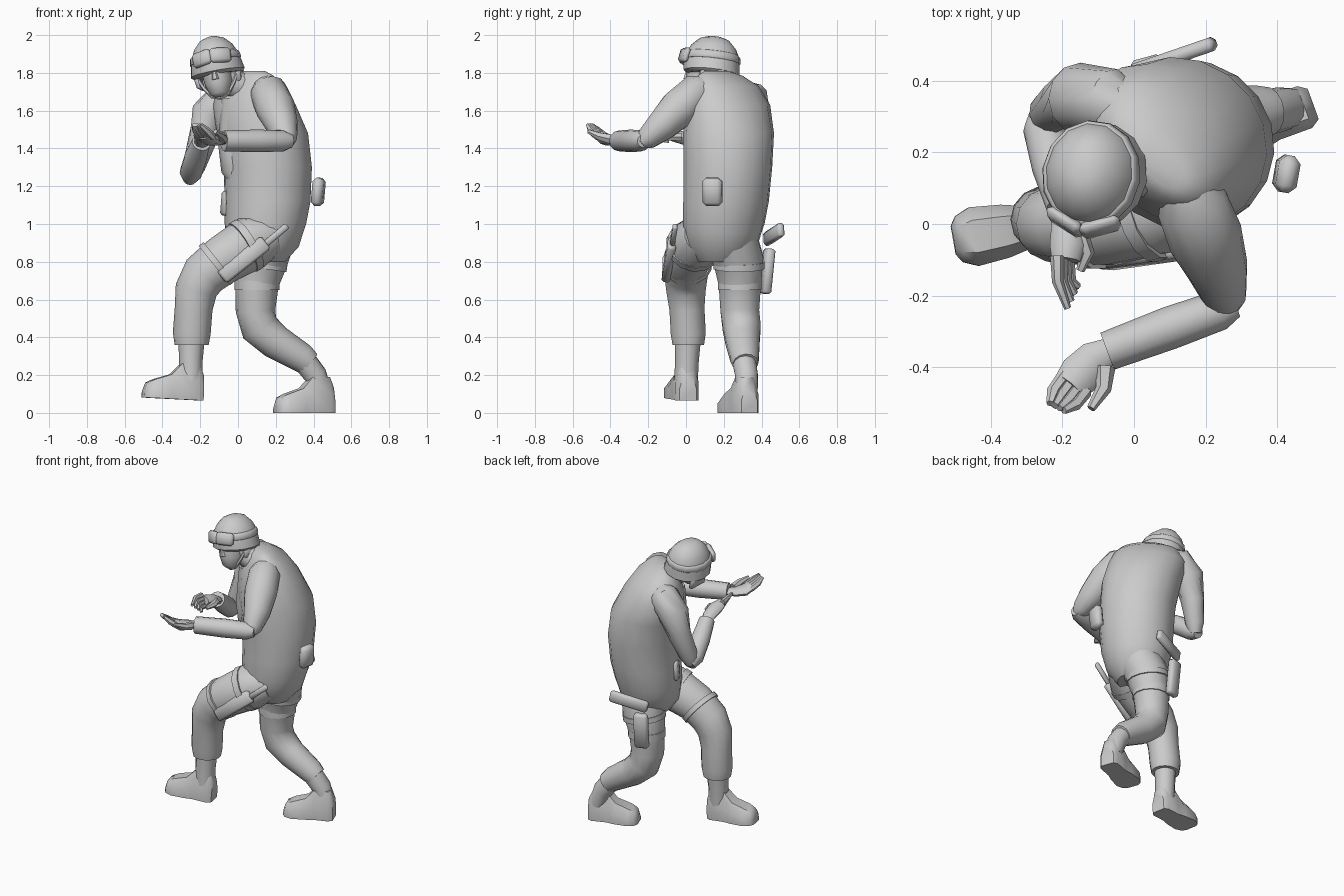
import bpy, bmesh, math
from mathutils import Vector, Matrix, Euler

if "Cube" in bpy.data.objects:
    bpy.data.objects.remove(bpy.data.objects["Cube"])

grey = bpy.data.materials.new("plain grey")
grey.use_nodes = True
COLOUR = (0.6, 0.6, 0.6, 1)
grey.diffuse_color = COLOUR
grey.node_tree.nodes["Principled BSDF"].inputs["Base Color"].default_value = COLOUR

UP = Vector((0, 0, 1))
FORWARD = Vector((0, 1, 0))


def finish(name, bm, angle=45):
    bmesh.ops.recalc_face_normals(bm, faces=bm.faces)
    mesh = bpy.data.meshes.new(name)
    bm.to_mesh(mesh)
    bm.free()
    mesh.materials.append(grey)
    ob = bpy.data.objects.new(name, mesh)
    bpy.context.collection.objects.link(ob)
    bpy.ops.object.select_all(action="DESELECT")
    ob.select_set(True)
    bpy.context.view_layer.objects.active = ob
    bpy.ops.object.shade_smooth_by_angle(angle=math.radians(angle))
    return ob


def skin(name, loops, angle=45):
    """Bridge a list of equal point loops and cap both ends."""
    bm = bmesh.new()
    rings = [[bm.verts.new(p) for p in loop] for loop in loops]
    n = len(rings[0])
    for a, b in zip(rings, rings[1:]):
        for i in range(n):
            j = (i + 1) % n
            bm.faces.new((a[i], a[j], b[j], b[i]))
    bm.faces.new(rings[0])
    bm.faces.new(rings[-1])
    return finish(name, bm, angle)


def oval(centre, across, along, sides):
    turn = [math.tau * i / sides for i in range(sides)]
    return [centre + across * math.cos(t) + along * math.sin(t) for t in turn]


def limb(name, stops, sides=12, flat=1.0, ref=UP):
    """Tube through (x, y, z, radius) stops; flat squashes it along ref."""
    pts = [Vector(s[:3]) for s in stops]
    loops = []
    for i, s in enumerate(stops):
        tangent = (pts[min(i + 1, len(pts) - 1)] - pts[max(i - 1, 0)]).normalized()
        side = tangent.cross(ref).normalized()
        top = side.cross(tangent)
        loops.append(oval(pts[i], side * s[3], top * s[3] * flat, sides))
    return skin(name, loops)


def stack(name, rings, matrix, sides=16, angle=45):
    """Ovals (x, y, z, rx, ry) stacked in a local frame."""
    loops = []
    for x, y, z, rx, ry in rings:
        loop = oval(Vector((x, y, z)), Vector((rx, 0, 0)), Vector((0, ry, 0)), sides)
        loops.append([matrix @ p for p in loop])
    return skin(name, loops, angle)


def block(name, centre, size, turn=(0, 0, 0), bevel=0.012):
    bm = bmesh.new()
    bmesh.ops.create_cube(bm, size=1)
    bmesh.ops.scale(bm, vec=size, verts=bm.verts)
    bmesh.ops.bevel(bm, geom=bm.edges[:], offset=bevel, segments=1, affect="EDGES")
    spin = Euler([math.radians(a) for a in turn]).to_matrix().to_4x4()
    bm.transform(Matrix.Translation(centre) @ spin)
    return finish(name, bm, 50)


def boot(name, heel, yaw, pitch, length):
    """Flat-soled boot running from the heel along local x."""
    spin = Euler((0, math.radians(pitch), math.radians(yaw))).to_matrix()
    loops = []
    for part, wide, tall in ((0, .045, .13), (.08, .062, .19), (.38, .062, .19),
                             (.55, .075, .13), (.82, .083, .1), (.95, .065, .08), (1, .04, .04)):
        section = ((-wide, 0), (wide, 0), (wide, tall * .5),
                   (wide * .55, tall), (-wide * .55, tall), (-wide, tall * .5))
        loops.append([Vector(heel) + spin @ Vector((part * length, y, z)) for y, z in section])
    return skin(name, loops)


# Torso: ovals whose long axis follows the shoulder line
torso = []
for x, y, z, rv, ru in ((.13, .18, .8, .12, .12), (.135, .19, .88, .19, .185),
                        (.14, .195, .95, .208, .2), (.145, .2, 1.0, .222, .21),
                        (.157, .212, 1.12, .232, .222), (.157, .222, 1.3, .238, .232),
                        (.13, .225, 1.48, .25, .232), (.085, .225, 1.63, .25, .188),
                        (.07, .21, 1.73, .21, .135), (.07, .18, 1.785, .15, .08),
                        (.08, .16, 1.81, .08, .04)):
    across, back = Vector((-.707, .707, 0)), Vector((.707, .707, 0))
    torso.append(oval(Vector((x, y, z)), across * rv, back * ru, 18))
skin("jacket", torso)
limb("chest_flap", [(-.02, .16, 1.66, .07), (-.03, .15, 1.42, .075),
                    (-.02, .15, 1.29, .07), (.03, .16, 1.18, .04)], 8, 1, FORWARD)
limb("collar", [(.06, .18, 1.71, .09), (.0, .15, 1.73, .08), (-.05, .13, 1.75, .068)])
limb("neck", [(.02, .16, 1.72, .07), (-.09, .12, 1.82, .065)])

# Arms
limb("left_upper_arm", [(.13, .12, 1.73, .06), (.16, .06, 1.7, .1), (.2, -.04, 1.61, .105),
                        (.235, -.13, 1.52, .085), (.255, -.21, 1.45, .06), (.265, -.24, 1.425, .03)])
limb("left_forearm", [(.285, -.225, 1.44, .035), (.24, -.24, 1.44, .056),
                      (.1, -.29, 1.44, .06), (-.075, -.355, 1.44, .055)])
limb("right_upper_arm", [(.0, .31, 1.69, .06), (-.07, .34, 1.67, .095), (-.15, .35, 1.58, .1),
                         (-.19, .34, 1.44, .075), (-.235, .31, 1.3, .06), (-.25, .295, 1.24, .04)])
limb("right_forearm", [(-.255, .32, 1.235, .035), (-.25, .27, 1.27, .06),
                       (-.225, .16, 1.35, .06), (-.195, .05, 1.43, .05)])

# Hands
limb("left_palm", [(-.06, -.35, 1.44, .035), (-.11, -.375, 1.44, .05),
                   (-.15, -.42, 1.445, .06), (-.18, -.455, 1.47, .05)], 8, .5)
limb("left_thumb", [(-.08, -.4, 1.45, .028), (-.085, -.46, 1.465, .022), (-.12, -.515, 1.49, .012)], 6)
limb("right_palm", [(-.195, .06, 1.42, .035), (-.185, .01, 1.445, .045),
                    (-.185, -.06, 1.47, .05), (-.19, -.1, 1.48, .04)], 8, .7)
limb("right_thumb", [(-.15, -.03, 1.46, .025), (-.13, -.08, 1.46, .02), (-.15, -.13, 1.45, .012)], 6)
for i in range(4):
    s = (i - 1.5) * .02
    limb(f"left_finger_{i}", [(-.165 + s, -.445 - s * .7, 1.46, .02),
                              (-.195 + s, -.485 - s * .6, 1.495, .019),
                              (-.215 + s * .6, -.51 - s * .3, 1.525, .012)], 6)
    limb(f"right_finger_{i}", [(-.2 + s * .5, -.09, 1.475 - s, .019),
                               (-.195 + s * .6, -.16, 1.485 - s, .016),
                               (-.17 + s * .5, -.235 + i * .02, 1.47 - s, .01)], 6)

# Legs
limb("left_leg", [(.17, .09, .94, .11), (.07, .05, .9, .145), (-.08, .005, .81, .13),
                  (-.18, 0, .73, .122), (-.222, 0, .65, .112), (-.235, .005, .55, .1),
                  (-.245, .012, .42, .1), (-.245, .012, .36, .09)], 14, .95, FORWARD)
limb("right_leg", [(.16, .24, .92, .14), (.125, .28, .8, .135), (.1, .285, .68, .115),
                   (.093, .285, .54, .105), (.115, .295, .45, .103), (.2, .3, .375, .092),
                   (.34, .31, .29, .078), (.375, .315, .26, .068)], 14, 1, FORWARD)
limb("left_boot_shaft", [(-.245, .01, .4, .07), (-.25, .005, .28, .063),
                         (-.25, 0, .16, .062)], 12, 1, FORWARD)
limb("right_boot_shaft", [(.34, .305, .29, .065), (.41, .32, .2, .062), (.445, .325, .1, .055)])
boot("left_boot", (-.19, .01, .065), 190, -3, .32)
boot("right_boot", (.5, .335, 0), 200, 0, .32)

# Straps round the thighs
for name, a, b, r in (("left_upper_strap", (.06, .045, .895), (.025, .035, .875), .147),
                      ("left_lower_strap", (-.1, .005, .8), (-.125, .005, .78), .133),
                      ("right_upper_strap", (.125, .28, .8), (.12, .28, .765), .138),
                      ("right_lower_strap", (.1, .285, .7), (.1, .285, .65), .119)):
    limb(name, [(*a, r), (*b, r)], 14, 1, FORWARD)

# Thigh gear and belt pouches
block("left_thigh_case", (.03, -.09, .81), (.3, .045, .085), (-8, -38, 8))
block("left_thigh_handle", (.2, -.065, .94), (.16, .025, .035), (0, -40, 8), .008)
block("right_holster", (.04, .43, .75), (.09, .05, .24), (-6, 0, 15))
block("right_holster_grip", (.11, .465, .945), (.25, .04, .075), (0, -12, 19))
block("belt_pouch", (.425, .14, 1.17), (.06, .105, .15), (0, 5, -10), .02)
block("front_pouch", (-.065, .2, 1.11), (.035, .07, .13), (0, 5, 25))

# Head, in a tilted frame looking along local -y
head = Matrix.Translation((-.115, .12, 1.83)) @ Euler(
    (math.radians(-5), math.radians(-11), math.radians(-8))).to_matrix().to_4x4()
stack("face", [(0, -.04, -.165, .03, .03), (0, -.035, -.145, .055, .06),
               (0, -.015, -.09, .075, .095), (0, 0, -.02, .085, .115),
               (0, .01, .06, .085, .115)], head, 14)
stack("nose", [(0, -.108, -.075, .02, .02), (0, -.108, -.06, .017, .018),
               (0, -.103, -.01, .01, .012)], head, 6)
stack("helmet", [(0, .025, -.045, .13, .13), (0, .02, -.03, .146, .15),
                 (0, .015, .01, .139, .15), (0, .015, .06, .128, .145),
                 (0, .015, .11, .104, .12), (0, .015, .15, .065, .08),
                 (0, .015, .165, .025, .035)], head, 14, 50)
stack("goggle_band", [(0, .013, .03, .136, .149), (0, .013, .036, .14, .154),
                      (0, .013, .065, .133, .15), (0, .013, .072, .124, .142)], head, 14, 50)
for side, x in (("left", 1), ("right", -1)):
    lens = block(side + "_goggle_lens", (0, 0, 0), (.115, .035, .08), (-8, x * 6, x * 24), .014)
    lens.data.transform(head @ Matrix.Translation((x * .05, -.128, .045)))
    flap = block(side + "_ear_flap", (0, 0, 0), (.03, .13, .08), (0, x * 8, 0), .012)
    flap.data.transform(head @ Matrix.Translation((x * .11, .04, -.06)))
    ends = [head @ Vector(p) for p in ((x * .105, -.01, -.05), (x * .082, -.03, -.1),
                                       (x * .045, -.045, -.155), (0, -.045, -.172))]
    limb(side + "_chin_strap", [(*p, .01) for p in ends], 6)
